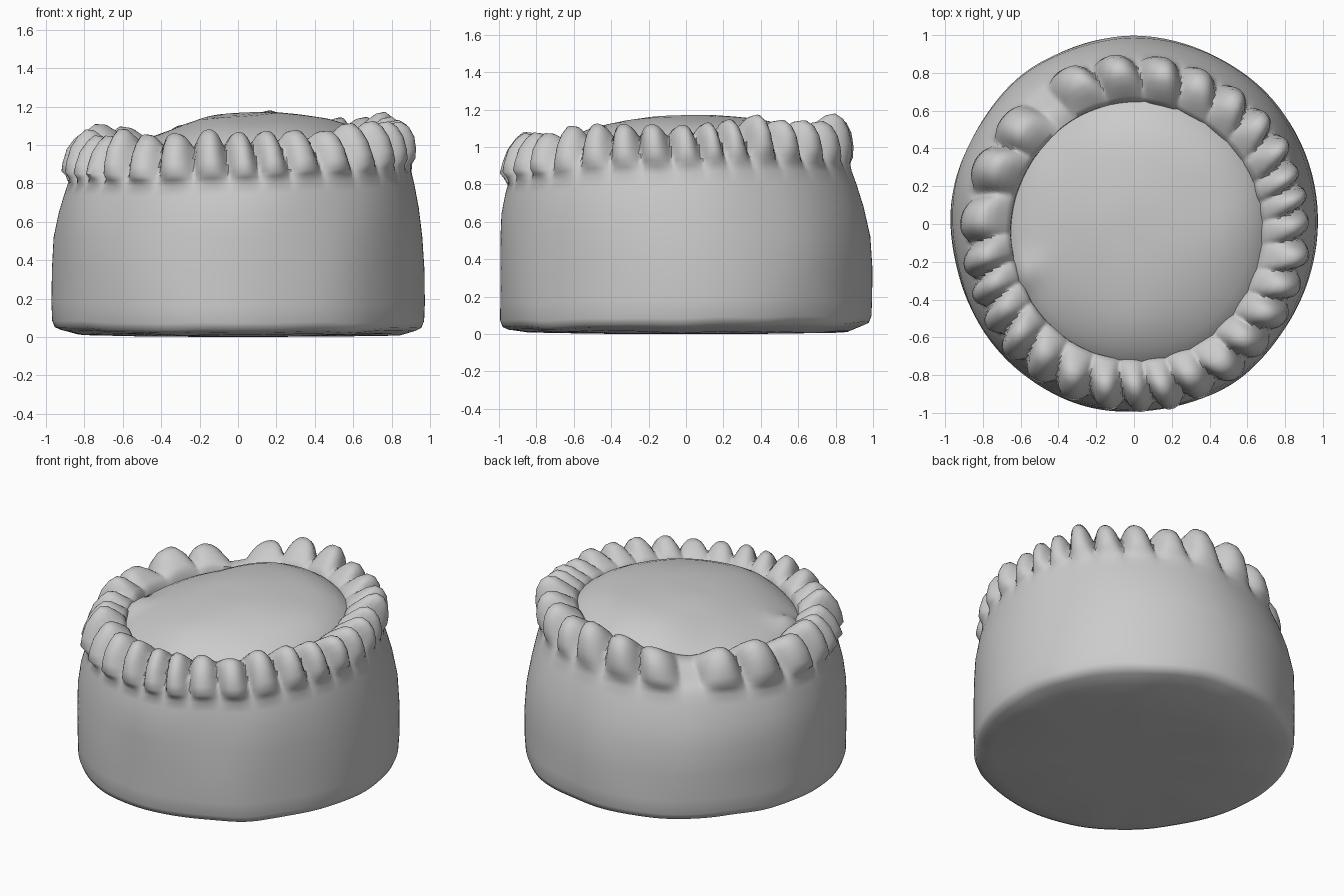
import bpy, math, random
from mathutils import Vector, noise

if "Cube" in bpy.data.objects:
    bpy.data.objects.remove(bpy.data.objects["Cube"])

random.seed(4)
N = 432

# Angles (degrees) of the pinched crimps around the rim, with one missing at back left
CRIMPS = [2, 11, 19, 29, 40, 52, 66, 80, 97, 112, 139, 156, 176, 190, 200, 210,
          221, 233, 246, 259, 270, 280, 291, 304, 316, 329, 340, 351]
VARY = [(random.uniform(-.02, .015), random.uniform(-.03, .02)) for _ in CRIMPS]

# Profiles (radius, height): plain wall, then crimp crest and crimp valley
WALL = [(0, .0), (.5, .002), (.85, .012), (.93, .02), (.962, .035), (.975, .07),
        (.977, .16), (.976, .35), (.97, .52), (.95, .66), (.922, .77), (.903, .83)]
CREST = [(.90, .87), (.92, .905), (.925, .96), (.916, 1.03), (.89, 1.085),
         (.85, 1.115), (.80, 1.11), (.75, 1.08), (.70, 1.045), (.67, 1.015), (.665, .95)]
VALLEY = [(.882, .87), (.865, .90), (.845, .935), (.825, .97), (.805, 1.0),
          (.785, 1.02), (.765, 1.03), (.735, 1.03), (.70, 1.02), (.67, 1.0), (.665, .95)]
LID = [(0, 1.165), (.1, 1.164), (.2, 1.159), (.3, 1.148), (.38, 1.135), (.46, 1.118),
       (.54, 1.09), (.61, 1.055), (.66, 1.02), (.70, .98)]


def crimp(deg):
    """Return how far this angle sits on a crest (0..1) and that crest's variation."""
    best, var = 0, (0, 0)
    n = len(CRIMPS)
    for i, a in enumerate(CRIMPS):
        d = (deg - a + 180) % 360 - 180
        if d >= 0:
            half = ((CRIMPS[(i + 1) % n] - a) % 360) / 2
        else:
            half = ((a - CRIMPS[i - 1]) % 360) / 2
        c = max(0, 1 - (abs(d) / min(half, 9.5)) ** 2.3)
        if c > best:
            best, var = c, VARY[i]
    return best, var


def settle(x, y, z):
    """Lean the upper pie, tilt its rim and add gentle dough lumps."""
    u = min(1, max(0, (z - .5) / .4))
    lump = noise.noise(Vector((x * 2.2, y * 2.2, z * 2.2)))
    x, y = x * (.992 + .012 * lump), y * (1.018 + .012 * lump) - .04 * u
    x += .012 * u
    z += u * (.04 * x + .045 * y)
    if z > .01:
        z += .012 * noise.noise(Vector((x * 3, y * 3, 5)))
    return x, y, max(z, 0)


def revolve(name, row_count, point):
    """Close rings of points around a central vertex on row 0."""
    verts, faces = [settle(*point(0, 0))], []
    for r in range(1, row_count):
        verts += [settle(*point(r, 360 * i / N)) for i in range(N)]
    for i in range(N):
        j = (i + 1) % N
        faces.append((0, 1 + j, 1 + i))
        for r in range(row_count - 2):
            a, b = 1 + r * N, 1 + (r + 1) * N
            faces.append((a + i, a + j, b + j, b + i))
    mesh = bpy.data.meshes.new(name)
    mesh.from_pydata(verts, [], faces)
    obj = bpy.data.objects.new(name, mesh)
    bpy.context.collection.objects.link(obj)
    bpy.ops.object.select_all(action='DESELECT')
    obj.select_set(True)
    bpy.context.view_layer.objects.active = obj
    # Consistent outward normals
    bpy.ops.object.mode_set(mode='EDIT')
    bpy.ops.mesh.select_all(action='SELECT')
    bpy.ops.mesh.normals_make_consistent(inside=False)
    bpy.ops.object.mode_set(mode='OBJECT')
    bpy.ops.object.shade_smooth_by_angle(angle=math.radians(60))
    return obj


def crust_point(row, deg):
    t = math.radians(deg)
    if row < len(WALL):
        r, z = WALL[row]
        if 2 < row < 7:
            z += .014 + .012 * math.sin(t)
    else:
        k = row - len(WALL)
        c, (dr, dz) = crimp(deg + (k - 4) * .5)
        (r1, z1), (r0, z0) = CREST[k], VALLEY[k]
        w = math.sin(math.pi * k / (len(CREST) - 1))
        # Crimps at front left lean inward towards their tips
        s = .5 - .5 * math.cos(t - math.radians(50))
        lean = s * (.022 - .06 * min(1, max(0, (k - 1) / 3))) * min(1, (10 - k) / 5)
        r = r0 + (r1 - r0 + dr * w + lean) * c
        z = z0 + (z1 - z0 + dz * w) * c
        # Flattened rim around the missing crimp
        gap = math.exp(-((deg - 128) / 13) ** 2)
        z -= .05 * gap * w
    return r * math.cos(t), r * math.sin(t), z


def lid_point(row, deg):
    t = math.radians(deg)
    r, z = LID[row]
    x, y = r * math.cos(t), r * math.sin(t)
    # Lid sags on the left, with a torn flap of dough beside the rim
    sag = min(1, max(0, (-x - .05) / .4))
    z -= .05 * sag * sag * (3 - 2 * sag)
    z += .06 * math.exp(-((x + .61) / .07) ** 2 - ((y + .22) / .12) ** 2)
    return x, y, z


# Pastry case with its crimped rim
revolve("pie_crust", len(WALL) + len(CREST), crust_point)

# Domed lid; its lower outer edge is tucked under the crimps
lid = revolve("pie_lid", len(LID), lid_point)
if lid.data.polygons[0].normal.z < 0:
    lid.data.flip_normals()
